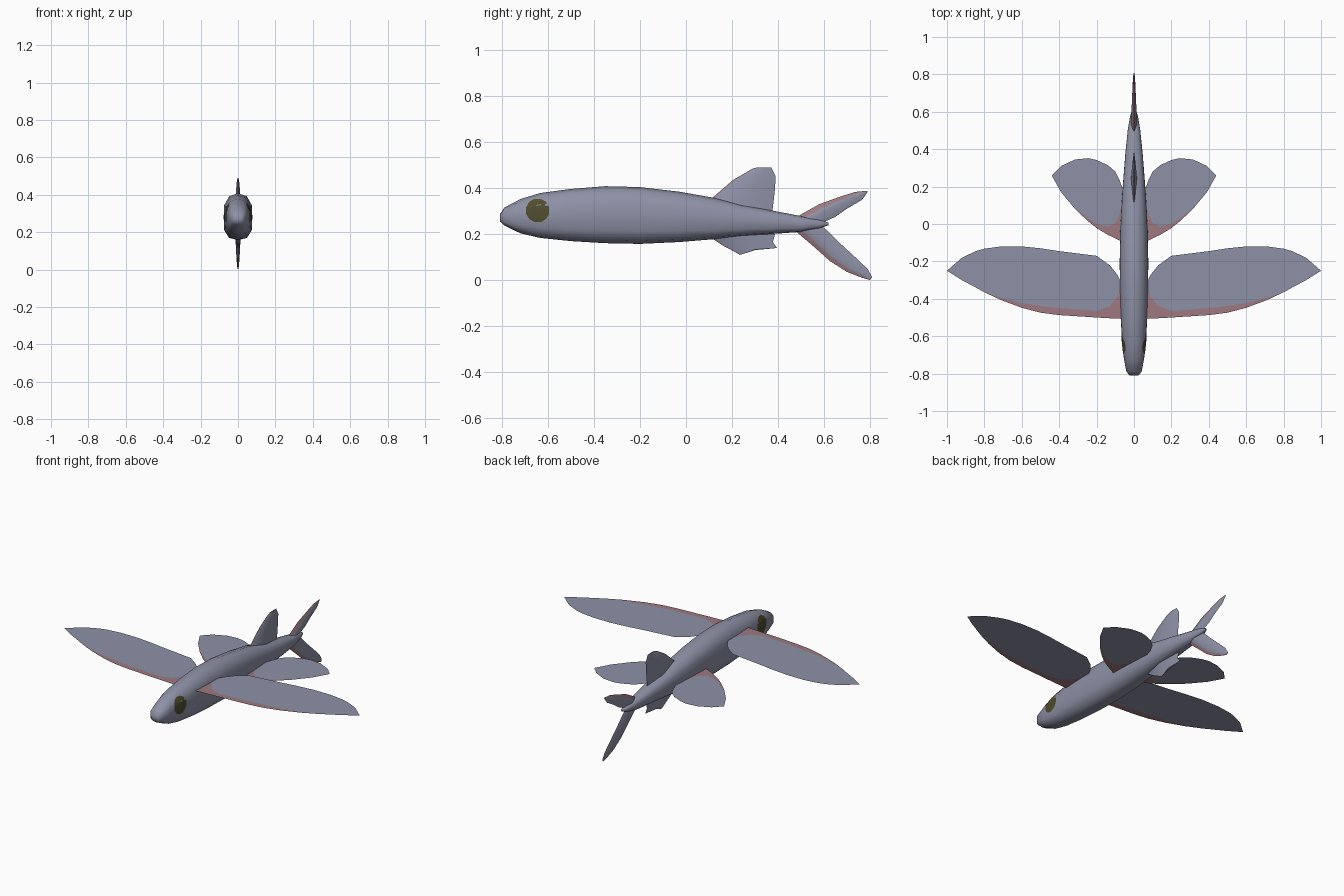
import bpy, bmesh, math
from mathutils import Vector
from mathutils.bvhtree import BVHTree

if "Cube" in bpy.data.objects:
    bpy.data.objects.remove(bpy.data.objects["Cube"])


def material(name, rgb):
    m = bpy.data.materials.new(name)
    m.use_nodes = True
    m.diffuse_color = (*rgb, 1)
    bsdf = m.node_tree.nodes["Principled BSDF"]
    bsdf.inputs["Base Color"].default_value = (*rgb, 1)
    bsdf.inputs["Roughness"].default_value = 0.7
    return m


SKIN = material("blue grey skin", (0.27, 0.285, 0.38))
PINK = material("pink fin edge", (0.34, 0.19, 0.215))
OLIVE = material("dark olive eye", (0.08, 0.073, 0.027))


def finish(name, bm, mats, smooth=True):
    me = bpy.data.meshes.new(name)
    bm.to_mesh(me)
    bm.free()
    for m in mats:
        me.materials.append(m)
    ob = bpy.data.objects.new(name, me)
    bpy.context.collection.objects.link(ob)
    if smooth:
        bpy.ops.object.select_all(action="DESELECT")
        ob.select_set(True)
        bpy.context.view_layer.objects.active = ob
        bpy.ops.object.shade_smooth_by_angle(angle=math.radians(50))
    return ob


def loft(name, rows, closed, pink_columns=()):
    """Skin rows of points; the listed columns of faces get the second material."""
    bm = bmesh.new()
    grid = [[bm.verts.new(p) for p in row] for row in rows]
    n = len(rows[0])
    for a, b in zip(grid, grid[1:]):
        for i in range(n if closed else n - 1):
            j = (i + 1) % n
            f = bm.faces.new((a[i], b[i], b[j], a[j]))
            f.material_index = int(i in pink_columns)
    if closed:
        bm.faces.new(grid[0])
        bm.faces.new(grid[-1])
    bmesh.ops.remove_doubles(bm, verts=bm.verts, dist=0.0003)
    if closed:
        bmesh.ops.recalc_face_normals(bm, faces=bm.faces)
    return finish(name, bm, (SKIN, PINK), closed)


# Body: boxy oval section swept along y (y, bottom, top, half width)
SECTION = [(0, 1), (.64, .87), (1, .48), (1.02, 0), (1, -.55), (.64, -.9),
           (0, -1), (-.64, -.9), (-1, -.55), (-1.02, 0), (-1, .48), (-.64, .87)]
STATIONS = [(-.81, .255, .285, .022), (-.79, .237, .315, .04), (-.72, .203, .352, .053),
            (-.635, .183, .378, .062), (-.5, .169, .396, .07), (-.35, .16, .408, .074),
            (-.2, .157, .404, .075), (-.03, .165, .384, .072), (.13, .178, .356, .064),
            (.24, .19, .328, .056), (.37, .2, .303, .046), (.5, .209, .278, .033),
            (.58, .225, .262, .02), (.62, .238, .25, .006)]
body = loft("body", [[(w * u, y, (lo + hi) / 2 + (hi - lo) / 2 * v) for u, v in SECTION]
                     for y, lo, hi, w in STATIONS], True)

# Eyes: rounded patches laid onto the sides of the head
tree = BVHTree.FromObject(body, bpy.context.evaluated_depsgraph_get())


def eye(name, side):
    def spot(r, k):
        a = math.tau * k / 12 + math.tau / 24
        p = Vector((side, -.645 + r * math.cos(a), .302 + r * math.sin(a)))
        hit, normal, _, _ = tree.ray_cast(p, Vector((-side, 0, 0)))
        return hit + normal * .002

    bm = bmesh.new()
    centre = bm.verts.new(spot(0, 0))
    rings = [[bm.verts.new(spot(r, k)) for k in range(12)] for r in (.018, .035, .052)]
    for k in range(12):
        j = (k + 1) % 12
        bm.faces.new((centre, rings[0][k], rings[0][j]))
        for a, b in zip(rings, rings[1:]):
            bm.faces.new((a[k], b[k], b[j], a[j]))
    if side < 0:
        bmesh.ops.reverse_faces(bm, faces=bm.faces)
    finish(name, bm, (OLIVE,))


eye("left_eye", 1)
eye("right_eye", -1)


# Wing fins: flat sheets with a pink leading band (x, leading, band, trailing)
def wing_fins(name, z, stations):
    ob = loft(name, [[(x, y, z) for y in ys] for x, *ys in stations], False, (0,))
    ob.modifiers.new("mirror", "MIRROR")


wing_fins("front_wing_fins", .34, [
    (.06, -.507, -.33, -.33), (.09, -.506, -.39, -.27), (.13, -.504, -.44, -.22),
    (.2, -.5, -.465, -.17), (.4, -.487, -.45, -.145), (.5, -.474, -.438, -.13),
    (.6, -.448, -.423, -.12), (.71, -.407, -.395, -.12), (.8, -.365, -.365, -.132),
    (.845, -.34, -.34, -.145), (.92, -.3, -.3, -.18), (1, -.25, -.25, -.25)])
wing_fins("rear_wing_fins", .25, [
    (.05, -.1, .15, .15), (.075, -.09, .06, .23), (.1, -.077, .005, .28),
    (.14, -.058, -.015, .315), (.2, -.022, .003, .342), (.245, .014, .03, .352),
    (.315, .08, .085, .345), (.39, .17, .17, .31), (.44, .26, .26, .26)])


# Upright fins: thin lens sections between leading and trailing edge points (y, z)
def upright_fin(name, thick, band, stations):
    rows = []
    for i, (y0, z0, y1, z1) in enumerate(stations):
        t = thick * (1 - .85 * i / (len(stations) - 1))

        def at(f, x):
            return (x, y0 + (y1 - y0) * f, z0 + (z1 - z0) * f)
        edge = t * min(1, band * 2 + .15)
        rows.append([at(0, 0), at(band, edge), at(.5, t), at(1, 0),
                     at(.5, -t), at(band, -edge)])
    loft(name, rows, True, (0, 5))


upright_fin("tail_upper_lobe", .02, .25, [
    (.47, .255, .56, .225), (.5, .285, .595, .25), (.58, .33, .65, .275),
    (.67, .362, .7, .31), (.735, .383, .765, .348), (.788, .388, .79, .382)])
upright_fin("tail_lower_lobe", .02, .2, [
    (.47, .23, .56, .26), (.485, .205, .58, .243), (.55, .15, .617, .213),
    (.625, .083, .67, .16), (.7, .035, .735, .1), (.765, .01, .79, .048),
    (.8, 0, .81, .012)])
upright_fin("dorsal_fin", .016, .03, [
    (.1, .345, .375, .29), (.205, .435, .387, .396), (.287, .483, .39, .452),
    (.31, .49, .37, .49)])
upright_fin("belly_fin", .014, .03, [
    (.1, .19, .387, .2), (.16, .15, .378, .165), (.205, .126, .396, .139),
    (.235, .109, .3, .13)])
